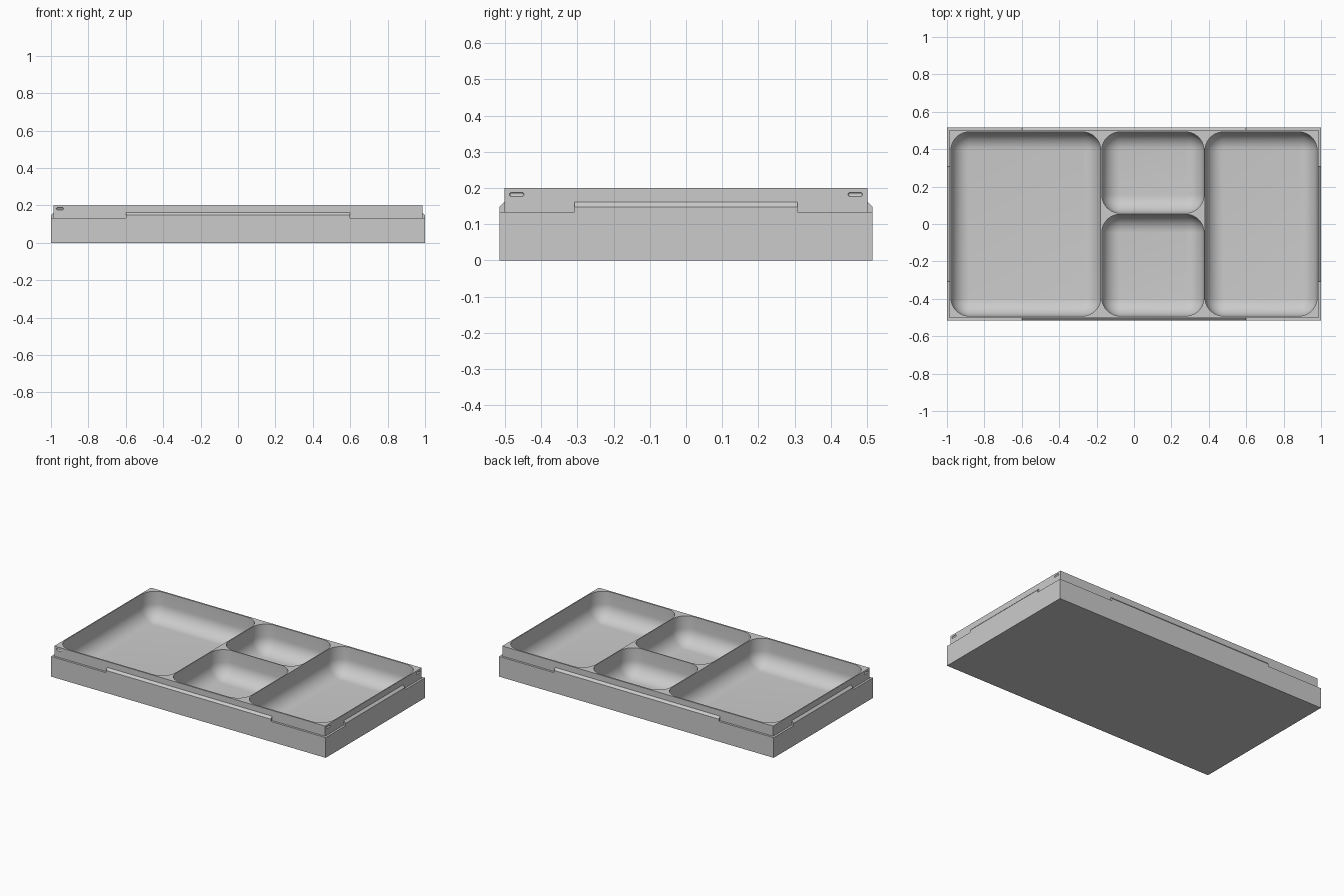
import bpy, bmesh, math
from mathutils import Matrix, Vector

cube = bpy.data.objects.get("Cube")
if cube:
    bpy.data.objects.remove(cube, do_unlink=True)

HX, HY, TOP, LEDGE = 1.0, 0.516, 0.2, 0.133     # outer half sizes and heights
STEP = 0.014                                    # width of the ledge
FLOOR, R = 0.02, 0.098                          # compartment floor and rounding

grey = bpy.data.materials.new("plain grey")
grey.use_nodes = True
colour = (0.6, 0.6, 0.6, 1)
grey.diffuse_color = colour
grey.node_tree.nodes["Principled BSDF"].inputs["Base Color"].default_value = colour


def finish(bm, name):
    bmesh.ops.recalc_face_normals(bm, faces=bm.faces[:])
    mesh = bpy.data.meshes.new(name)
    bm.to_mesh(mesh)
    bm.free()
    ob = bpy.data.objects.new(name, mesh)
    ob.data.materials.append(grey)
    bpy.context.collection.objects.link(ob)
    return ob


def loft(rings, name):
    """Closed solid through a stack of equal-length point rings."""
    bm = bmesh.new()
    loops = [[bm.verts.new(p) for p in ring] for ring in rings]
    n = len(loops[0])
    for a, b in zip(loops, loops[1:]):
        for i in range(n):
            j = (i + 1) % n
            bm.faces.new((a[i], a[j], b[j], b[i]))
    bm.faces.new(loops[0])
    bm.faces.new(loops[-1])
    bmesh.ops.remove_doubles(bm, verts=bm.verts[:], dist=1e-5)
    return finish(bm, name)


def rectangle(hx, hy, z):
    return [(-hx, -hy, z), (hx, -hy, z), (hx, hy, z), (-hx, hy, z)]


def rounded_ring(x0, x1, y0, y1, z, inset, steps=10):
    """Rounded rectangle whose corner centres stay put as it shrinks."""
    pts = []
    corners = [(x1 - R, y1 - R), (x0 + R, y1 - R), (x0 + R, y0 + R), (x1 - R, y0 + R)]
    for k, (cx, cy) in enumerate(corners):
        for i in range(steps + 1):
            a = (k + i / steps) * math.pi / 2
            pts.append((cx + (R - inset) * math.cos(a), cy + (R - inset) * math.sin(a), z))
    return pts


def pocket(x0, x1, y0, y1):
    rings = [rounded_ring(x0, x1, y0, y1, TOP + 0.05, 0)]
    for i in range(11):
        a = i / 10 * math.pi / 2
        rings.append(rounded_ring(x0, x1, y0, y1, FLOOR + R * (1 - math.sin(a)), R * (1 - math.cos(a))))
    return loft(rings, "pocket_cutter")


def tab(turn, reach, half):
    """Sloped tab that rises from the ledge along one side."""
    inner = reach - STEP
    profile = [(reach, 0.11), (reach, 0.148), (inner, 0.162), (inner - 0.003, 0.162), (inner - 0.003, 0.11)]
    rot = Matrix.Rotation(turn, 3, 'Z')
    return loft([[rot @ Vector((d, s * half, z)) for d, z in profile] for s in (-1, 1)], "tab_cutter")


def groove(turn, reach, centre):
    """Short capsule groove in an upper wall."""
    bm = bmesh.new()
    for s in (-1, 1):
        bmesh.ops.create_uvsphere(bm, u_segments=12, v_segments=8, radius=0.006,
                                  matrix=Matrix.Translation((reach - STEP, centre + s * 0.014, 0.182)))
    hull = bmesh.ops.convex_hull(bm, input=bm.verts[:])
    inside = [v for v in set(hull["geom_interior"] + hull["geom_unused"]) if isinstance(v, bmesh.types.BMVert)]
    bmesh.ops.delete(bm, geom=inside, context='VERTS')
    bm.transform(Matrix.Rotation(turn, 4, 'Z'))
    return finish(bm, "groove_cutter")


def combine(target, tool, operation):
    bpy.context.view_layer.objects.active = target
    mod = target.modifiers.new("combine", 'BOOLEAN')
    mod.operation, mod.solver, mod.object = operation, 'EXACT', tool
    bpy.ops.object.modifier_apply(modifier=mod.name)
    bpy.data.objects.remove(tool, do_unlink=True)


# Stepped tray body
tray = loft([rectangle(HX, HY, 0), rectangle(HX, HY, LEDGE),
             rectangle(HX - STEP, HY - STEP, LEDGE), rectangle(HX - STEP, HY - STEP, TOP)],
            "compartment_tray")

# Tabs on the ledge and grooves near every upper corner
for k in range(4):
    turn = k * math.pi / 2
    reach, across, half = (HX, HY, 0.308) if k % 2 == 0 else (HY, HX, 0.6)
    combine(tray, tab(turn, reach, half), 'UNION')
    for s in (-1, 1):
        combine(tray, groove(turn, reach, s * (across - 0.048)), 'DIFFERENCE')

# Four rounded compartments
W = 0.492
for bounds in [(-0.979, -0.178, -W, W), (0.38, 0.979, -W, W),
               (-0.172, 0.374, 0.058, W), (-0.172, 0.374, -W, 0.052)]:
    combine(tray, pocket(*bounds), 'DIFFERENCE')

# Smooth rounded surfaces, crisp edges
bpy.ops.object.select_all(action='DESELECT')
tray.select_set(True)
bpy.context.view_layer.objects.active = tray
bpy.ops.object.shade_smooth_by_angle(angle=math.radians(30))
